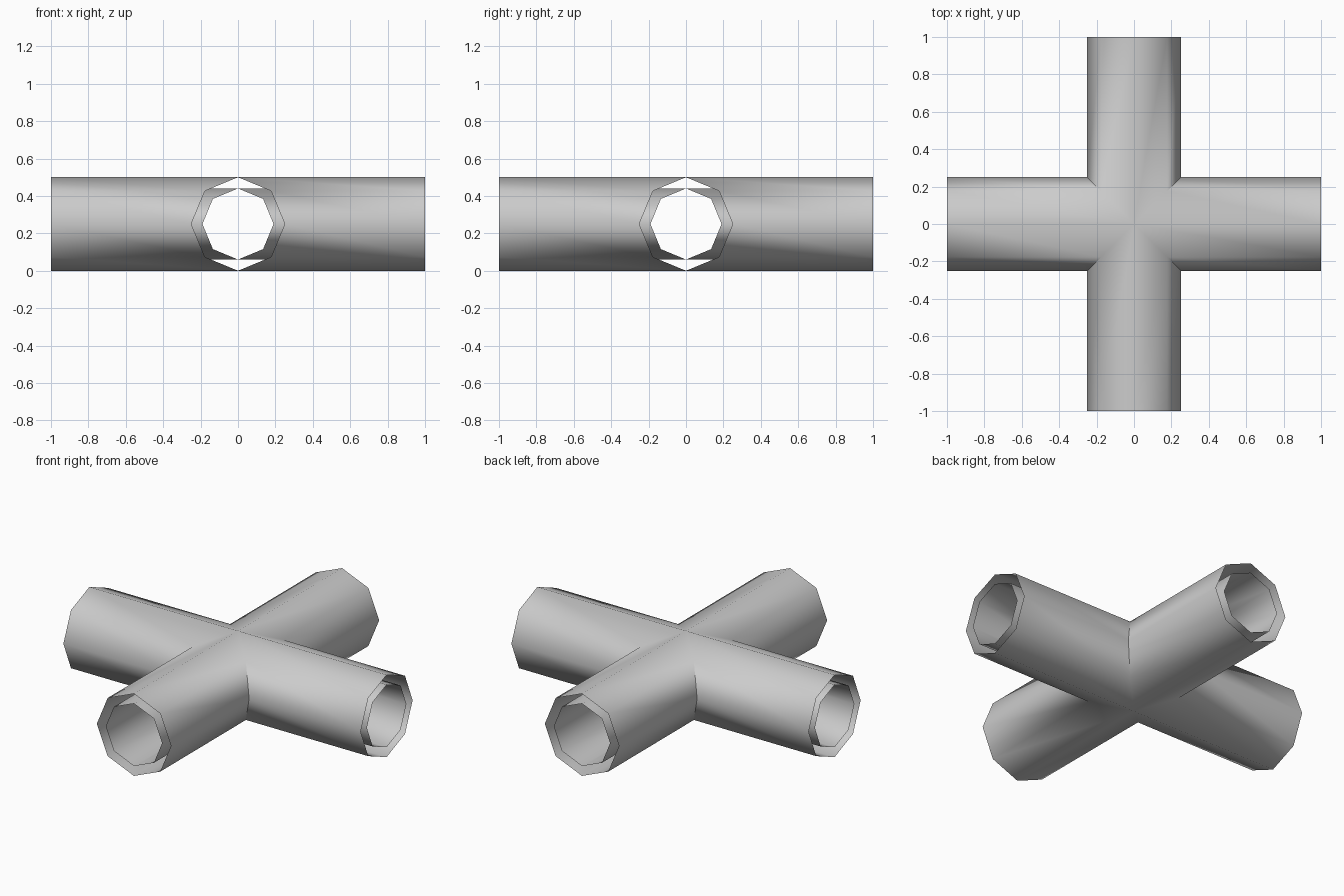
import bpy, bmesh, math

cube = bpy.data.objects.get("Cube")
if cube:
    bpy.data.objects.remove(cube)

SIDES, AXIS_Z, REACH = 8, 0.25, 1.0

metal = bpy.data.materials.new("light grey")
metal.use_nodes = True
grey = (0.6, 0.6, 0.6, 1)
metal.diffuse_color = grey
metal.node_tree.nodes["Principled BSDF"].inputs["Base Color"].default_value = grey


def cross_pipe(name, radius, inward):
    """Four open octagonal arms, mitred together along the diagonals."""
    bm = bmesh.new()
    for arm in range(4):
        turn = arm * math.pi / 2
        c, s = math.cos(turn), math.sin(turn)
        ends, mitres = [], []
        for i in range(SIDES):
            a = 2 * math.pi * i / SIDES
            across, z = radius * math.cos(a), AXIS_Z + radius * math.sin(a)
            for ring, along in ((ends, REACH), (mitres, abs(across))):
                ring.append(bm.verts.new((across * c - along * s,
                                          across * s + along * c, z)))
        for i in range(SIDES):
            j = (i + 1) % SIDES
            quad = [ends[i], ends[j], mitres[j], mitres[i]]
            bm.faces.new(quad[::-1] if inward else quad)
    bmesh.ops.remove_doubles(bm, verts=bm.verts, dist=0.0001)
    mesh = bpy.data.meshes.new(name)
    bm.to_mesh(mesh)
    bm.free()
    mesh.materials.append(metal)
    obj = bpy.data.objects.new(name, mesh)
    bpy.context.collection.objects.link(obj)
    bpy.ops.object.select_all(action='DESELECT')
    obj.select_set(True)
    bpy.context.view_layer.objects.active = obj
    bpy.ops.object.shade_smooth_by_angle(angle=math.radians(50))


# Outer shell and the narrower lining inside it, open at every mouth
cross_pipe("outer_pipe", 0.25, False)
cross_pipe("inner_lining", 0.19, True)
